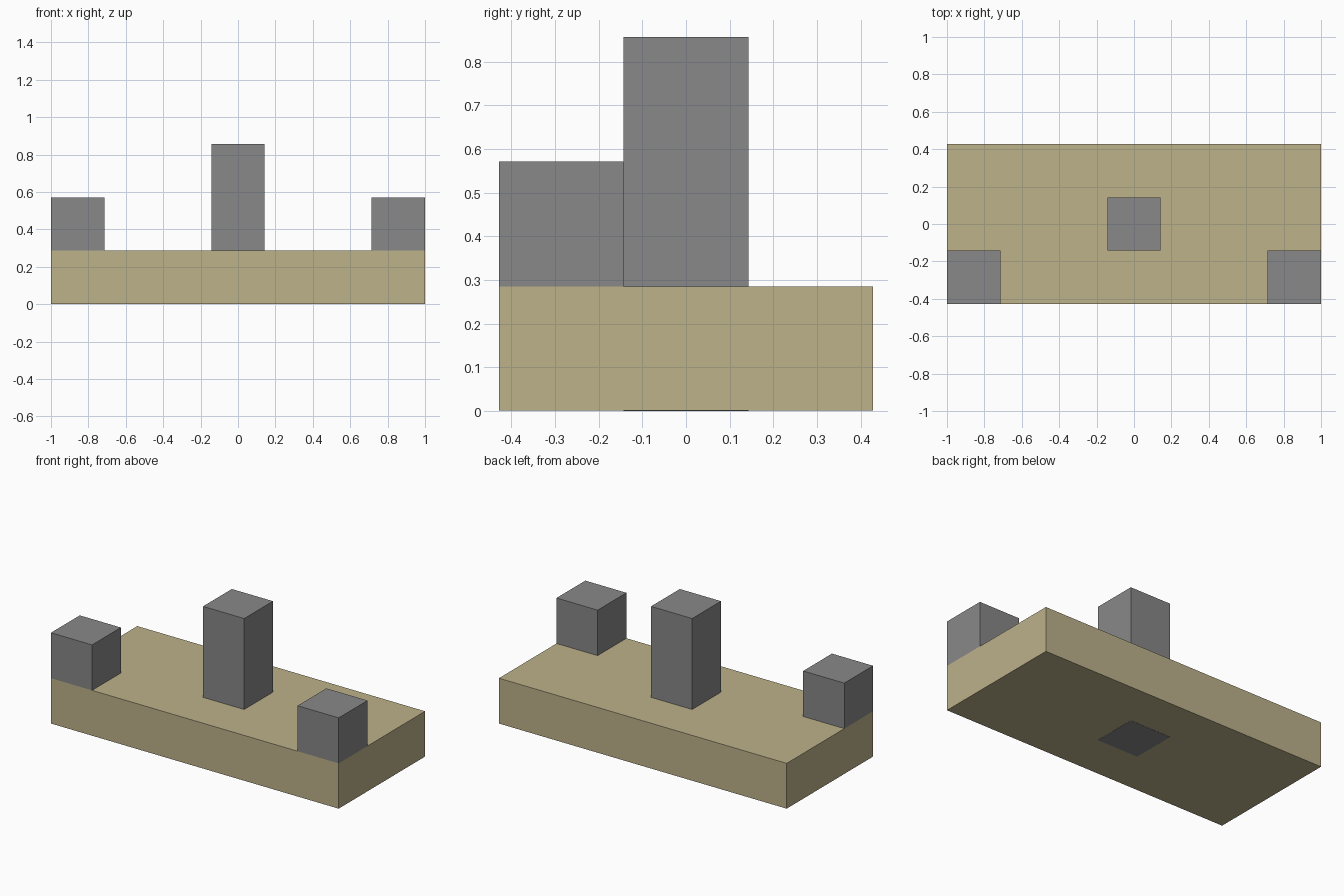
import bpy

if "Cube" in bpy.data.objects:
    bpy.data.objects.remove(bpy.data.objects["Cube"], do_unlink=True)

UNIT = 2 / 7  # grid module: the base is 7 x 3 x 1 modules
SKIN = 0.001  # keeps the column foot just proud of the base underside


def make_material(name, color):
    mat = bpy.data.materials.new(name)
    mat.use_nodes = True
    mat.diffuse_color = color
    mat.node_tree.nodes["Principled BSDF"].inputs["Base Color"].default_value = color
    return mat


def box(name, center, size, bottom, top, mat):
    """Flat-shaded box from its plan centre, plan size and height range."""
    x, y = center
    bpy.ops.mesh.primitive_cube_add(size=1, location=(x, y, (bottom + top) / 2))
    obj = bpy.context.object
    obj.name = name
    obj.scale = (size[0], size[1], top - bottom)
    bpy.ops.object.transform_apply(location=False, rotation=False, scale=True)
    obj.data.materials.append(mat)
    return obj


sand = make_material("sand", (0.51, 0.445, 0.258, 1))
stone = make_material("stone_grey", (0.246, 0.246, 0.246, 1))

# Base slab
box("base", (0, 0), (7 * UNIT, 3 * UNIT), SKIN, UNIT, sand)

# Central column, running down through the base
box("center_column", (0, 0), (UNIT, UNIT), 0, 3 * UNIT, stone)

# Front corner blocks, flush with the base edges
for side, sign in (("left", 1), ("right", -1)):
    box(side + "_corner_block", (sign * 3 * UNIT, -UNIT), (UNIT, UNIT),
        UNIT, 2 * UNIT, stone)
